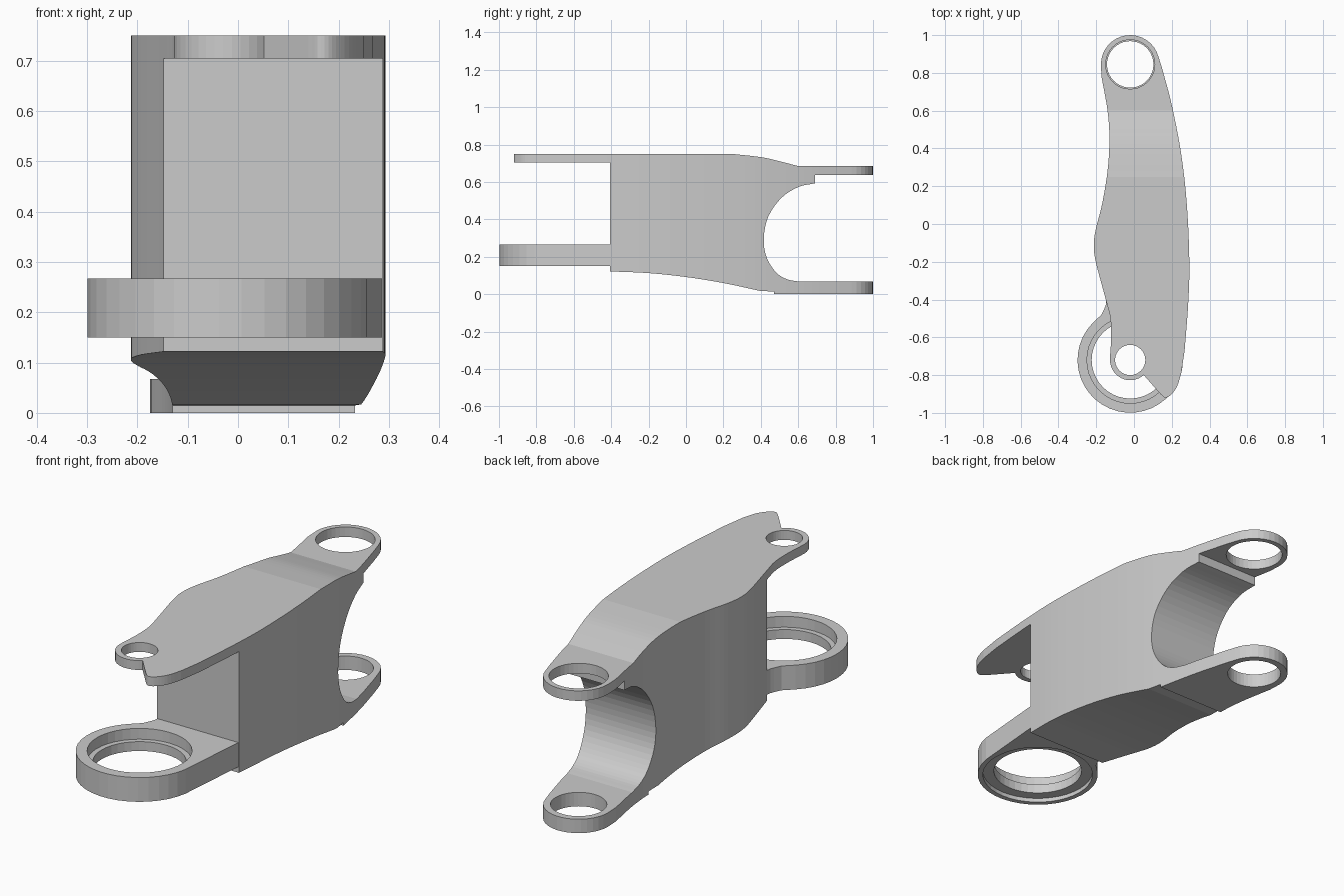
import bpy, bmesh
from math import cos, sin, radians
from mathutils import Vector

if "Cube" in bpy.data.objects:
    bpy.data.objects.remove(bpy.data.objects["Cube"])


def curve(pts, steps=5):
    """Smooth open curve through 2D points."""
    p = [Vector(q) for q in pts]
    p = [2 * p[0] - p[1]] + p + [2 * p[-1] - p[-2]]
    out = []
    for a, b, c, d in zip(p, p[1:], p[2:], p[3:]):
        for i in range(steps):
            t = i / steps
            out.append(0.5 * (2 * b + (c - a) * t + (2 * a - 5 * b + 4 * c - d) * t * t
                              + (3 * b - a - 3 * c + d) * t ** 3))
    return [tuple(q) for q in out] + [tuple(pts[-1])]


def arc(cx, cy, r, a0, a1, n):
    angles = [radians(a0 + (a1 - a0) * i / n) for i in range(n + 1)]
    return [(cx + r * cos(a), cy + r * sin(a)) for a in angles]


def prism(name, pts, lo, hi, axis="z"):
    """Extrude a 2D outline along z (outline in xy) or x (outline in yz)."""
    bm = bmesh.new()
    place = (lambda a, b, h: (a, b, h)) if axis == "z" else (lambda a, b, h: (h, a, b))
    face = bm.faces.new([bm.verts.new(place(a, b, lo)) for a, b in pts])
    ext = bmesh.ops.extrude_face_region(bm, geom=[face])
    move = Vector(place(0, 0, hi - lo))
    bmesh.ops.translate(bm, vec=move, verts=[v for v in ext["geom"] if isinstance(v, bmesh.types.BMVert)])
    bmesh.ops.recalc_face_normals(bm, faces=bm.faces)
    mesh = bpy.data.meshes.new(name)
    bm.to_mesh(mesh)
    bm.free()
    ob = bpy.data.objects.new(name, mesh)
    bpy.context.collection.objects.link(ob)
    return ob


def combine(ob, other, op):
    mod = ob.modifiers.new(op, "BOOLEAN")
    mod.object, mod.operation, mod.solver = other, op, "EXACT"
    bpy.context.view_layer.objects.active = ob
    bpy.ops.object.modifier_apply(modifier=mod.name)
    bpy.data.objects.remove(other)


def bore(ob, cy, r, lo, hi):
    pts = arc(-0.02, cy, r, 0, 360, 40)[:-1]
    combine(ob, prism("bore_cutter", pts, lo, hi), "DIFFERENCE")


BACK, FRONT = 0.845, -0.72

# Plan outline of the arm: back eye, left flank, front eye, notch, right flank
plan = arc(-0.02, BACK, 0.155, 15, 180, 16)
plan += curve([(-0.172, 0.78), (-0.14, 0.6), (-0.13, 0.45), (-0.14, 0.28), (-0.17, 0.1),
               (-0.203, -0.03), (-0.213, -0.12), (-0.2, -0.21), (-0.148, -0.405),
               (-0.125, -0.5), (-0.121, -0.6), (-0.126, -0.69)])
plan += arc(-0.02, FRONT, 0.107, 180, 312, 14)
plan += curve([(0.14, -0.9), (0.165, -0.919), (0.195, -0.905), (0.228, -0.86), (0.25, -0.79)], 4)
plan += curve([(0.268, -0.67), (0.287, -0.42), (0.293, -0.2), (0.28, 0.1), (0.25, 0.37),
               (0.2, 0.63), (0.15, 0.82)])
arm = prism("arm_body", plan, -0.1, 0.9)

# Side profile: upper front tab, domed top, fork at the back, sloping underside
side = [(-0.95, 0.705), (-0.95, 0.75)]
side += curve([(0.25, 0.75), (0.4, 0.733), (0.5, 0.711), (0.6, 0.685)])
side += [(1.05, 0.685), (1.05, 0.637), (0.69, 0.637)]
side += curve([(0.69, 0.593), (0.6, 0.573), (0.51, 0.515), (0.44, 0.415), (0.416, 0.3),
               (0.43, 0.2), (0.48, 0.118), (0.54, 0.08), (0.61, 0.067)], 4)
side += [(1.05, 0.067), (1.05, 0), (0.47, 0), (0.47, 0.015)]
side += curve([(0.4, 0.017), (0.2, 0.06), (0, 0.092), (-0.2, 0.113), (-0.405, 0.122)])
side += [(-0.405, 0.705)]
combine(arm, prism("side_cutter", side, -0.5, 0.5, "x"), "INTERSECT")

# Lower front ring plate joined to the body
ring = curve([(-0.146, -0.395), (-0.15, -0.43), (-0.172, -0.48)], 3)
ring += arc(-0.02, FRONT, 0.279, 135, 360, 24) + [(0.286, -0.395)]
combine(arm, prism("front_ring", ring, 0.15, 0.267), "UNION")

# Eye holes: upper back, lower back, upper front
bore(arm, BACK, 0.13, 0.6, 0.8)
bore(arm, BACK, 0.123, -0.1, 0.1)
bore(arm, FRONT, 0.08, 0.68, 0.8)

# Stepped bore of the front ring
bore(arm, FRONT, 0.204, 0.1, 0.3)
bore(arm, FRONT, 0.229, 0.215, 0.3)
bore(arm, FRONT, 0.255, 0.1, 0.17)
